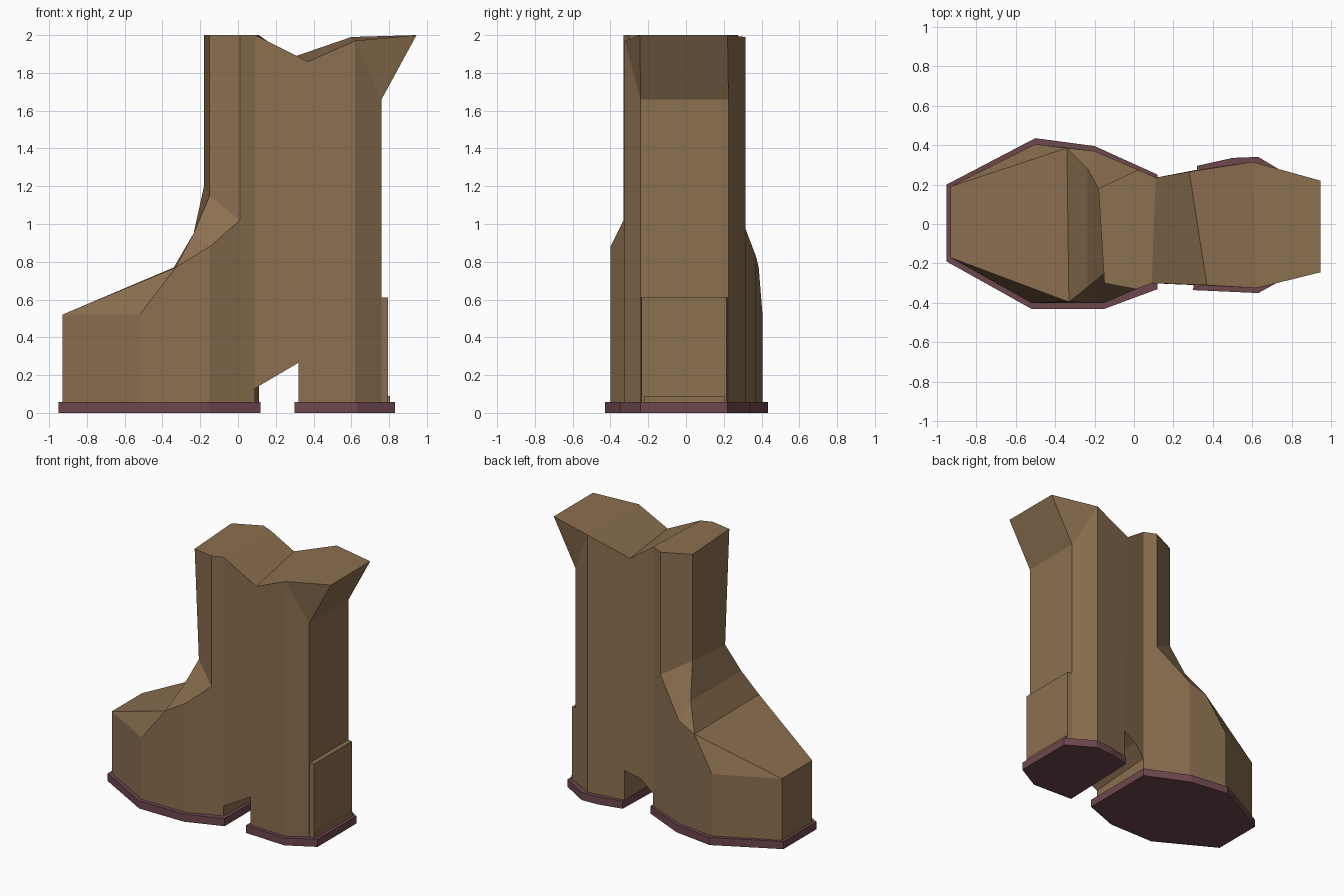
import bpy, bmesh

if "Cube" in bpy.data.objects:
    bpy.data.objects.remove(bpy.data.objects["Cube"])


def material(name, rgb):
    m = bpy.data.materials.new(name)
    m.diffuse_color = (*rgb, 1)
    m.use_nodes = True
    m.node_tree.nodes["Principled BSDF"].inputs["Base Color"].default_value = m.diffuse_color
    return m


LEATHER = material("brown leather", (0.26, 0.16, 0.08))
RUBBER = material("dark red rubber", (0.155, 0.064, 0.076))


def finish(bm, name, mat):
    bmesh.ops.recalc_face_normals(bm, faces=bm.faces)
    me = bpy.data.meshes.new(name)
    bm.to_mesh(me)
    bm.free()
    me.materials.append(mat)
    ob = bpy.data.objects.new(name, me)
    bpy.context.collection.objects.link(ob)
    return ob


def prism(name, outline, z0, z1, mat):
    bm = bmesh.new()
    low = [bm.verts.new((x, y, z0)) for x, y in outline]
    top = [bm.verts.new((x, y, z1)) for x, y in outline]
    bm.faces.new(low)
    bm.faces.new(top)
    n = len(outline)
    for i in range(n):
        j = (i + 1) % n
        bm.faces.new((low[i], low[j], top[j], top[i]))
    return finish(bm, name, mat)


FLOOR = 0.05


def side_points(plan, tops, extra):
    """Named points of one side: b = bottom, t = top of each plan corner."""
    pts = {}
    for i, (x, y) in enumerate(plan):
        pts[f"b{i}"] = (x, y, FLOOR)
        if i in tops:
            pts[f"t{i}"] = (x, y, tops[i])
    pts.update(extra)
    return pts


# Near side of the upper
near = side_points(
    [(-.93, -.17), (-.52, -.40), (-.15, -.40), (.01, -.33),
     (.09, -.30), (.32, -.31), (.62, -.325), (.76, -.24)],
    {0: .52, 1: .52, 2: .88, 3: 1.02, 4: 2, 6: 1.97, 7: 1.66},
    {"ridge": (-.33, -.395, .77), "instep": (-.235, -.32, .95),
     "ankle": (-.15, -.25, 1.15), "collar": (-.15, -.30, 2),
     "rim": (.01, -.33, 2), "notch": (.37, -.31, 1.86),
     "flare": (.945, -.245, 2), "arch0": (.09, -.30, .13),
     "arch1": (.20, -.305, .195), "arch2": (.32, -.31, .265)})

# Far side of the upper
far = side_points(
    [(-.93, .19), (-.50, .405), (-.20, .37), (.02, .275),
     (.11, .235), (.32, .275), (.60, .315), (.76, .225)],
    {0: .52, 1: .52, 2: .83, 3: 1.08, 4: 2, 6: 1.99, 7: 1.66},
    {"ridge": (-.34, .385, .77), "instep": (-.235, .28, .95),
     "ankle": (-.18, .18, 1.2), "collar": (-.18, .18, 2),
     "rim": (.02, .275, 2), "notch": (.28, .265, 1.88),
     "flare": (.945, .22, 2), "arch0": (.11, .235, .15),
     "arch1": (.20, .25, .24), "arch2": (.32, .275, .28)})

# Side panels, shared by both sides
PANELS = ["b0 b1 t1 t0", "b1 b2 t2 ridge t1", "b2 b3 t3 t2",
          "b3 b4 arch0 t4 rim t3", "arch0 arch1 arch2 notch t4",
          "b5 b6 t6 notch arch2", "b6 b7 t7 t6", "t6 t7 flare",
          "t0 t1 ridge", "ridge t2 instep", "t2 t3 ankle instep",
          "t3 rim collar ankle"]
# Closed centre strip joining the two sides
STRIP = ("b4 b3 b2 b1 b0 t0 ridge instep ankle collar rim t4 notch t6 "
         "flare t7 b7 b6 b5 arch2 arch1 arch0").split()

bm = bmesh.new()
sides = [{k: bm.verts.new(p) for k, p in s.items()} for s in (near, far)]
for s in sides:
    for panel in PANELS:
        bm.faces.new([s[k] for k in panel.split()])
a, b = sides
for k, nxt in zip(STRIP, STRIP[1:] + STRIP[:1]):
    bm.faces.new((a[k], a[nxt], b[nxt], b[k]))
finish(bm, "boot_upper", LEATHER)

# Heel counter and the small lip beneath it
prism("heel_counter", [(.74, -.24), (.795, -.235), (.795, .215), (.74, .225)],
      FLOOR, .61, LEATHER)
prism("heel_lip", [(.74, -.22), (.806, -.22), (.806, .205), (.74, .205)],
      FLOOR, .09, LEATHER)

# Soles
prism("front_sole", [(-.95, -.19), (-.52, -.43), (-.15, -.43), (.12, -.33),
                     (.12, .25), (-.20, .395), (-.50, .435), (-.95, .20)],
      0, .057, RUBBER)
prism("heel_sole", [(.30, -.335), (.63, -.35), (.83, -.24), (.83, .22),
                    (.63, .34), (.50, .335), (.32, .295)],
      0, .057, RUBBER)
